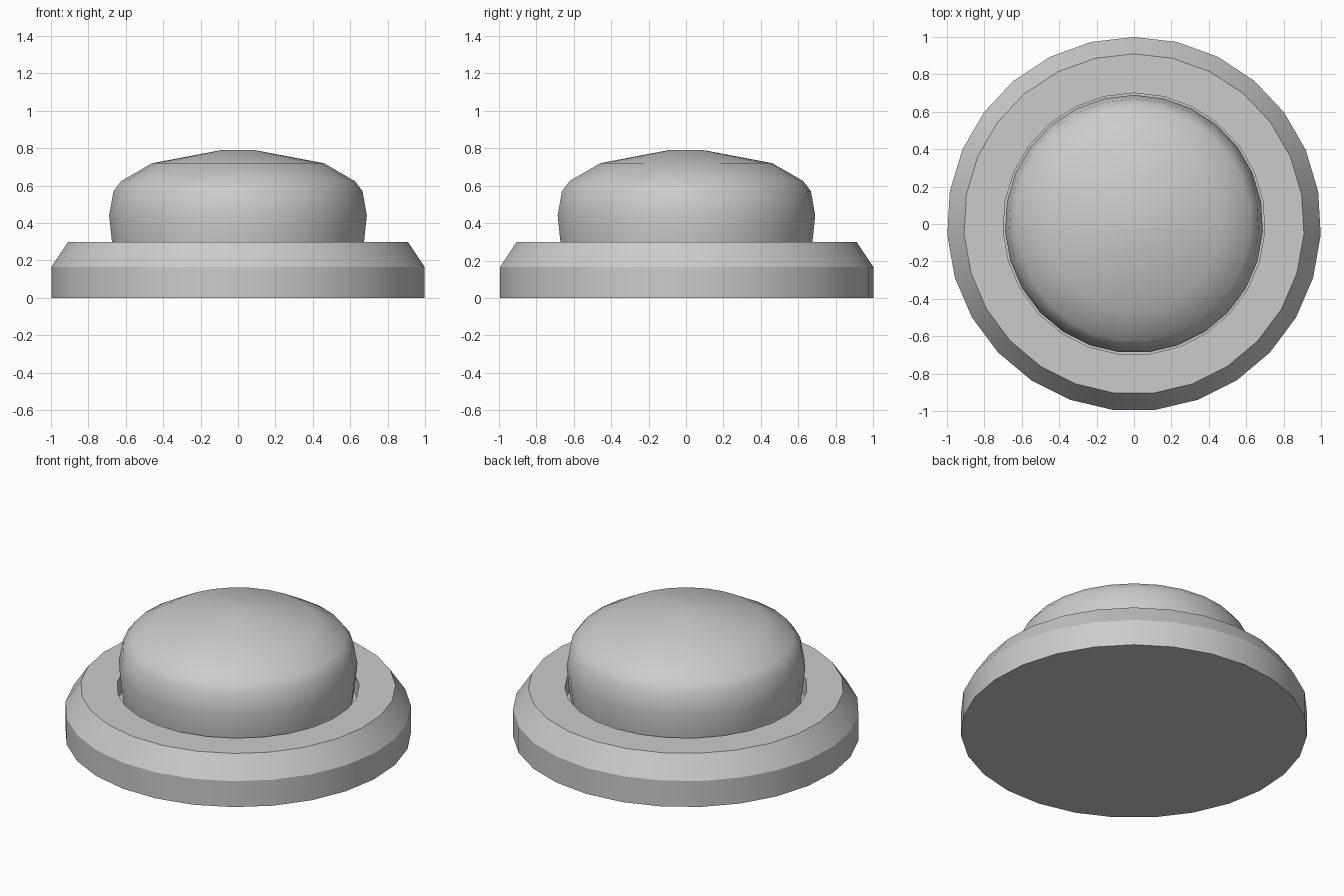
import bpy, bmesh, math

if "Cube" in bpy.data.objects:
    bpy.data.objects.remove(bpy.data.objects["Cube"])

SIDES = 27


def lathe(name, profile, angle):
    """Revolve an (r, z) profile about z; r = 0 makes a single pole vertex."""
    bm = bmesh.new()
    rings = []
    for r, z in profile:
        if r == 0:
            rings.append([bm.verts.new((0, 0, z))] * SIDES)
        else:
            rings.append([bm.verts.new((r * math.sin(2 * math.pi * i / SIDES),
                                        r * math.cos(2 * math.pi * i / SIDES), z))
                          for i in range(SIDES)])
    for a, b in zip(rings, rings[1:]):
        for i in range(SIDES):
            j = (i + 1) % SIDES
            quad = list(dict.fromkeys([a[i], a[j], b[j], b[i]]))
            bm.faces.new(quad)
    bmesh.ops.recalc_face_normals(bm, faces=bm.faces)
    mesh = bpy.data.meshes.new(name)
    bm.to_mesh(mesh)
    bm.free()
    obj = bpy.data.objects.new(name, mesh)
    bpy.context.collection.objects.link(obj)
    bpy.ops.object.select_all(action='DESELECT')
    obj.select_set(True)
    bpy.context.view_layer.objects.active = obj
    bpy.ops.object.shade_smooth_by_angle(angle=math.radians(angle))
    return obj


# Chamfered base ring with a recess for the button
lathe("base", [(0, 0), (1, 0), (1, 0.165), (0.91, 0.30),
               (0.70, 0.30), (0.70, 0.18), (0, 0.18)], 30)

# Domed push button, tucked in slightly where it enters the recess
lathe("button", [(0.66, 0.18), (0.675, 0.30), (0.69, 0.44), (0.667, 0.57),
                 (0.625, 0.625), (0.46, 0.72), (0.09, 0.79), (0, 0.79)], 45)
